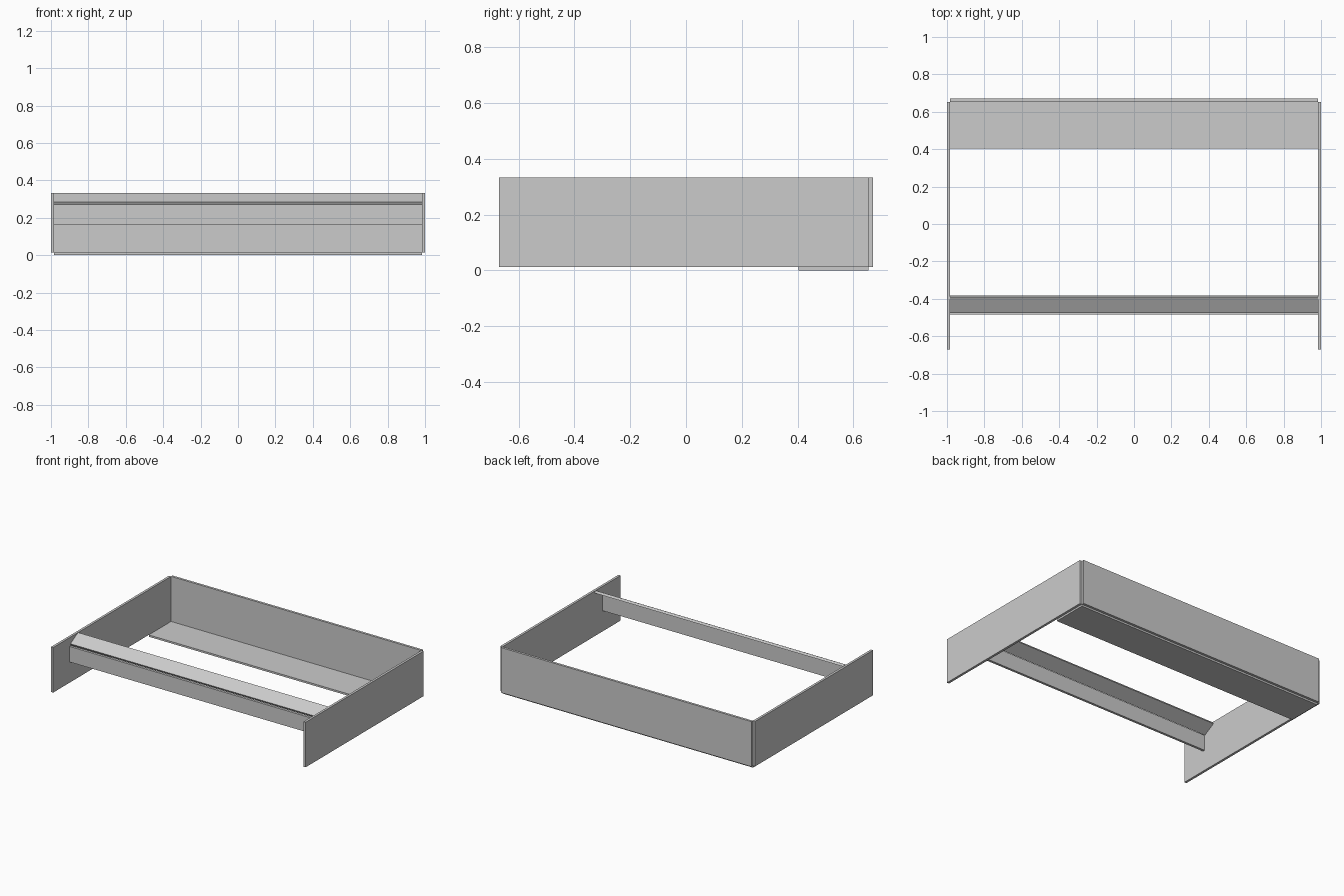
import bpy, bmesh

if "Cube" in bpy.data.objects:
    bpy.data.objects.remove(bpy.data.objects["Cube"])


def extrude_x(name, profile, x0, x1):
    """Solid board: a (y, z) cross-section swept from x0 to x1."""
    bm = bmesh.new()
    face = bm.faces.new([bm.verts.new((x0, y, z)) for y, z in profile])
    swept = bmesh.ops.extrude_face_region(bm, geom=[face])["geom"]
    verts = [v for v in swept if isinstance(v, bmesh.types.BMVert)]
    bmesh.ops.translate(bm, verts=verts, vec=(x1 - x0, 0, 0))
    bmesh.ops.recalc_face_normals(bm, faces=bm.faces[:])
    mesh = bpy.data.meshes.new(name)
    bm.to_mesh(mesh)
    bm.free()
    obj = bpy.data.objects.new(name, mesh)
    bpy.context.collection.objects.link(obj)
    return obj


def rect(y0, y1, z0, z1):
    return [(y0, z0), (y1, z0), (y1, z1), (y0, z1)]


INNER = 0.983          # half width between the side boards
BASE, TOP = 0.013, 0.333

# Side boards
for side, x0, x1 in (("left", -1, -INNER), ("right", INNER, 1)):
    extrude_x(side + "_side", rect(-0.67, 0.653, BASE, TOP), x0, x1)

# Back board and the narrow bottom panel under its inner face
extrude_x("back_board", rect(0.653, 0.67, BASE, TOP), -INNER, INNER)
extrude_x("bottom_panel", rect(0.403, 0.653, 0, BASE), -INNER, INNER)

# Front rail with a slanted shelf resting on it
extrude_x("front_rail", rect(-0.485, -0.468, 0.16, 0.27), -INNER, INNER)
extrude_x("slanted_shelf",
          [(-0.475, 0.285), (-0.466, 0.27), (-0.381, 0.318), (-0.39, 0.333)],
          -INNER, INNER)
